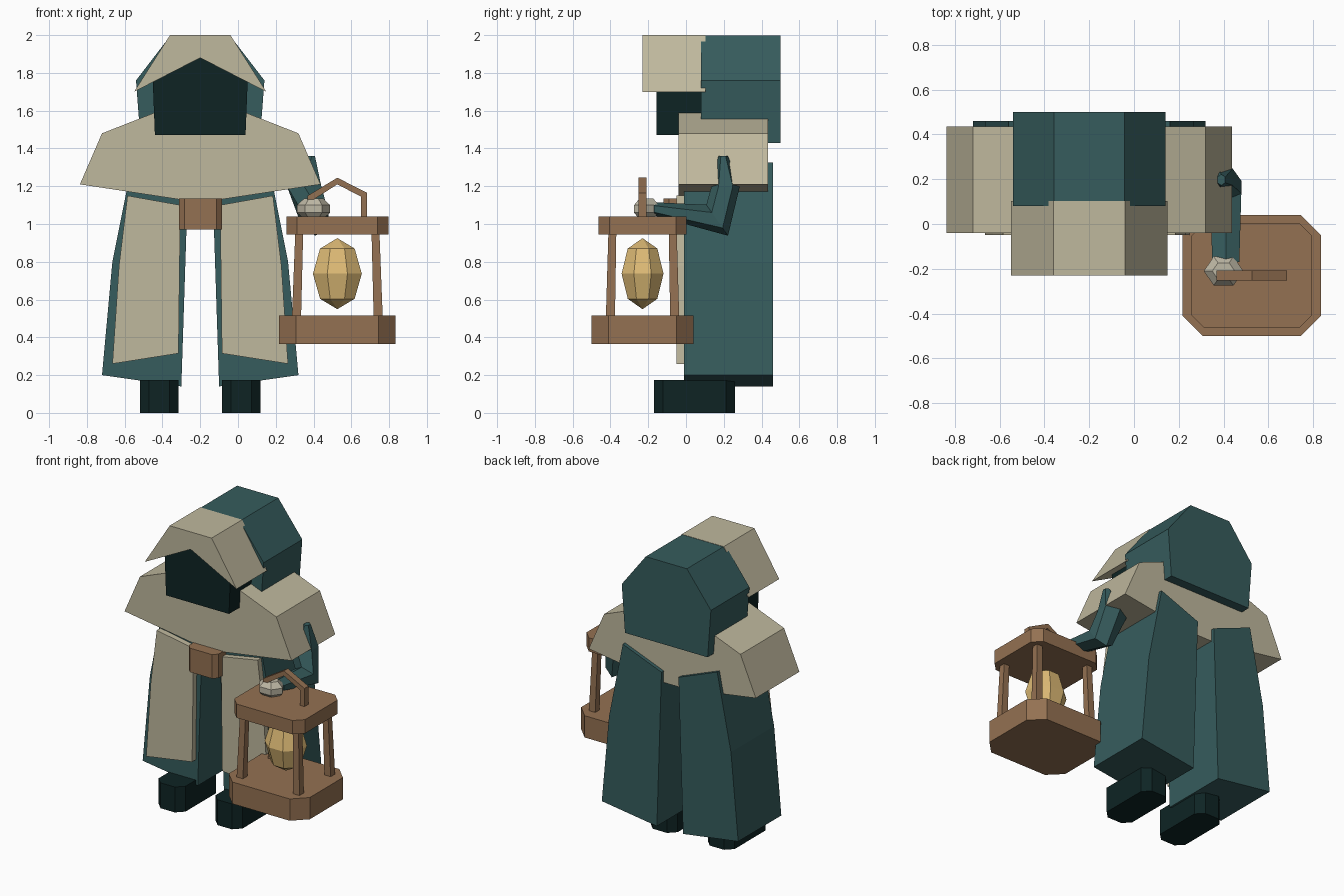
import bpy, bmesh, math
from mathutils import Vector

if "Cube" in bpy.data.objects:
    bpy.data.objects.remove(bpy.data.objects["Cube"])


def srgb(r, g, b):
    return tuple(((c / 255 + 0.055) / 1.055) ** 2.4 for c in (r, g, b)) + (1,)


def material(name, *rgb):
    m = bpy.data.materials.new(name)
    m.diffuse_color = srgb(*rgb)
    m.use_nodes = True
    m.node_tree.nodes["Principled BSDF"].inputs["Base Color"].default_value = m.diffuse_color
    return m


TEAL = material("teal cloth", 54, 92, 93)
TAN = material("tan cloth", 191, 184, 157)
DARK = material("dark shadow", 14, 36, 36)
BROWN = material("brown wood", 148, 113, 82)
GOLD = material("gold glow", 222, 187, 118)
PALE = material("pale glove", 190, 184, 165)


def finish(bm, name, mat):
    bmesh.ops.recalc_face_normals(bm, faces=bm.faces[:])
    me = bpy.data.meshes.new(name)
    bm.to_mesh(me)
    bm.free()
    me.materials.append(mat)
    ob = bpy.data.objects.new(name, me)
    bpy.context.collection.objects.link(ob)
    return ob


def loft(name, rings, mat):
    """Skin a list of equal-length point rings and cap both ends."""
    bm = bmesh.new()
    vs = [[bm.verts.new(p) for p in r] for r in rings]
    n = len(vs[0])
    for a, b in zip(vs, vs[1:]):
        for i in range(n):
            j = (i + 1) % n
            bm.faces.new((a[i], a[j], b[j], b[i]))
    bm.faces.new(vs[0])
    bm.faces.new(vs[-1])
    return finish(bm, name, mat)


def slab(name, outline, y0, y1, mat):
    """Extrude a front outline (x, z) from y0 to y1."""
    return loft(name, [[(x, y, z) for x, z in outline] for y in (y0, y1)], mat)


def block(name, x0, x1, y0, y1, z0, z1, c, mat):
    """Upright block with cut vertical corners."""
    o = [(x0 + c, y0), (x1 - c, y0), (x1, y0 + c), (x1, y1 - c),
         (x1 - c, y1), (x0 + c, y1), (x0, y1 - c), (x0, y0 + c)]
    return loft(name, [[(x, y, z) for x, y in o] for z in (z0, z1)], mat)


AXIS = -0.2  # body centre line


def flip(outline):
    return [(2 * AXIS - x, z) for x, z in outline]


def both(half):
    return half + flip(half)[::-1]


# hood, its pale brim and the dark face opening
slab("hood_back", both([(-0.515, 1.43), (-0.54, 1.76), (-0.357, 1.998)]), 0.08, 0.50, TEAL)
slab("hood_brim", [(-0.2, 1.88), (-0.55, 1.70), (-0.36, 2.0), (-0.04, 2.0), (0.15, 1.70)],
     -0.23, 0.103, TAN)
slab("face_shadow", both([(-0.44, 1.47), (-0.452, 1.78), (-0.32, 1.90)]), -0.155, 0.09, DARK)

# shoulder cape
slab("shoulder_cape", both([(-0.31, 1.13), (-0.837, 1.21), (-0.72, 1.48), (-0.44, 1.59)]),
     -0.04, 0.435, TAN)

# split robe, front panels and boots on each side
robe = [(-0.30, 0.14), (-0.72, 0.20), (-0.665, 0.80), (-0.56, 1.325), (-0.265, 1.21)]
panel = [(-0.315, 0.315), (-0.665, 0.26), (-0.63, 0.78), (-0.585, 1.15), (-0.305, 1.10)]
for side, f in (("left", lambda o: o), ("right", flip)):
    slab("robe_" + side, f(robe), -0.01, 0.46, TEAL)
    slab("front_panel_" + side, f(panel), -0.05, 0.0, TAN)
    x0, x1 = sorted(x for x, _ in f([(-0.52, 0), (-0.315, 0)]))
    block("boot_" + side, x0, x1, -0.17, 0.26, 0, 0.175, 0.048, DARK)

# belt pouch
block("belt_pouch", -0.312, -0.085, -0.12, 0.08, 0.97, 1.135, 0.03, BROWN)

# sleeve: (centre, half width, half height, tilt of the section)
rings = []
for c, rx, r2, tilt in [((0.39, 0.197, 1.36), 0.02, 0.025, 0),
                        ((0.35, 0.21, 1.20), 0.105, 0.075, 0),
                        ((0.41, 0.165, 1.02), 0.08, 0.10, 55),
                        ((0.41, -0.17, 1.08), 0.07, 0.035, 90)]:
    t = math.radians(tilt)
    up = Vector((0, math.cos(t), -math.sin(t)))
    rings.append([Vector(c) + Vector((rx * math.cos(a), 0, 0)) + up * r2 * math.sin(a)
                  for a in (math.tau * (k + 0.5) / 6 for k in range(6))])
loft("sleeve", rings, TEAL)

# fist gripping the handle
loft("fist", [[(0.40 + r * math.cos(k * math.tau / 6), -0.21 + 0.85 * r * math.sin(k * math.tau / 6), z)
               for k in range(6)] for r, z in ((0.06, 1.035), (0.088, 1.06), (0.088, 1.10), (0.05, 1.135))],
     PALE)

# lantern plates
CX, CY = 0.526, -0.23
block("lantern_base", CX - 0.309, CX + 0.309, CY - 0.27, CY + 0.27, 0.365, 0.515, 0.09, BROWN)
block("lantern_top", CX - 0.27, CX + 0.27, CY - 0.233, CY + 0.233, 0.945, 1.04, 0.057, BROWN)


def square(x, y, z, h):
    return [(x + a * h, y + b * h, z) for a, b in ((-1, -1), (1, -1), (1, 1), (-1, 1))]


# four leaning lantern posts
for sx in (-1, 1):
    for sy in (-1, 1):
        loft("lantern_post", [square(CX + sx * 0.216, CY + sy * 0.17, 0.51, 0.024),
                              square(CX + sx * 0.202, CY + sy * 0.16, 0.95, 0.021)], BROWN)

# bent lantern handle
outer = [(-0.157, 1.03), (-0.157, 1.15), (0, 1.245), (0.157, 1.165), (0.157, 1.03)]
inner = [(-0.125, 1.03), (-0.125, 1.13), (0, 1.21), (0.125, 1.145), (0.125, 1.03)]
loft("lantern_handle", [[(CX + ox, CY - 0.022, oz), (CX + ox, CY + 0.022, oz),
                         (CX + ix, CY + 0.022, iz), (CX + ix, CY - 0.022, iz)]
                        for (ox, oz), (ix, iz) in zip(outer, inner)], BROWN)

# faceted glowing flame
bm = bmesh.new()
bmesh.ops.create_uvsphere(bm, u_segments=8, v_segments=4, radius=1)
for v in bm.verts:
    a = math.pi / 8
    x, y, z = v.co
    v.co = (CX + 0.14 * (x * math.cos(a) - y * math.sin(a)),
            CY + 0.12 * (x * math.sin(a) + y * math.cos(a)), 0.737 + 0.188 * z)
finish(bm, "flame", GOLD)
